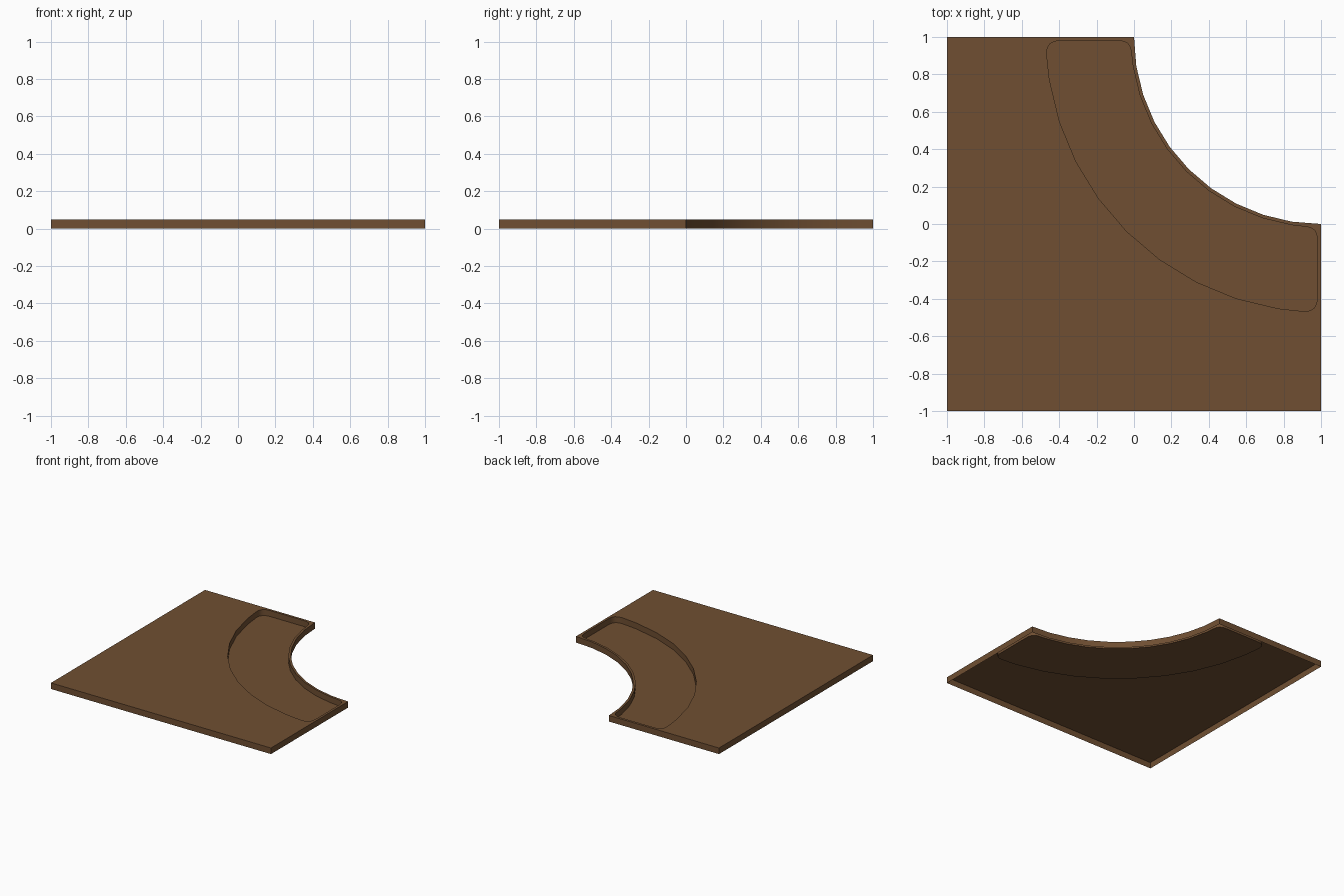
import bpy, bmesh, math
from mathutils import Vector

if "Cube" in bpy.data.objects:
    bpy.data.objects.remove(bpy.data.objects["Cube"])

H = 0.05            # plate height
FLOOR = 0.001       # recess floor height
C = Vector((1, 1))  # centre shared by all arcs


def polar(r, deg):
    a = math.radians(deg)
    return C - Vector((r * math.cos(a), r * math.sin(a)))


def rounded(a, corner, b, n=4):
    """Rounded corner from a to b, bulging towards corner."""
    return [a * (1 - t) ** 2 + corner * 2 * t * (1 - t) + b * t * t
            for t in (i / n for i in range(n + 1))]


def mirrored(p):
    return Vector((p.y, p.x))


# Square plate outline with a quarter-circle bite
outline = [Vector((-1, 1)), Vector((-1, -1)), Vector((1, -1))]
outline += [polar(1, 90 - 9 * i) for i in range(11)]

# Curved recess outline: two concentric arcs and four rounded corners
R_IN, R_OUT, END = 1.018, 1.47, 0.98
outer_corner = rounded(Vector((-0.395, END)), Vector((-0.468, END)), polar(R_OUT, 3.5))
inner_corner = rounded(polar(R_IN, 4.5), Vector((-0.017, END)), Vector((-0.085, END)))
recess = outer_corner + [polar(R_OUT, 9 * i) for i in range(1, 10)]
recess += [mirrored(p) for p in reversed(outer_corner)]
recess += [mirrored(p) for p in reversed(inner_corner)]
recess += [polar(R_IN, 9 * i) for i in range(9, 0, -1)] + inner_corner

bm = bmesh.new()


def ring(points, z):
    verts = [bm.verts.new((p.x, p.y, z)) for p in points]
    n = len(verts)
    return verts, [bm.edges.new((verts[i], verts[(i + 1) % n])) for i in range(n)]


def wall(upper, lower):
    n = len(upper)
    for i in range(n):
        j = (i + 1) % n
        bm.faces.new((upper[i], lower[i], lower[j], upper[j]))


# Top surface around the recess
rim, rim_edges = ring(outline, H)
lip, lip_edges = ring(recess, H)
bmesh.ops.triangle_fill(bm, edges=rim_edges + lip_edges, use_beauty=True,
                        use_dissolve=False, normal=(0, 0, 1))
for f in bm.faces:
    f.normal_update()
    if f.normal.z < 0:
        f.normal_flip()

# Outer skirt, open underneath
base, _ = ring(outline, 0)
wall(rim, base)

# Recess walls and floor
bottom, _ = ring(recess, FLOOR)
wall(bottom, lip)
bm.faces.new(bottom)

mesh = bpy.data.meshes.new("corner_plate")
bm.to_mesh(mesh)
bm.free()
plate = bpy.data.objects.new("corner_plate", mesh)
bpy.context.collection.objects.link(plate)

mat = bpy.data.materials.new("brown")
mat.diffuse_color = (0.16, 0.078, 0.032, 1)
mat.use_nodes = True
mat.node_tree.nodes["Principled BSDF"].inputs["Base Color"].default_value = mat.diffuse_color
mesh.materials.append(mat)

bpy.context.view_layer.objects.active = plate
plate.select_set(True)
bpy.ops.object.shade_smooth_by_angle(angle=math.radians(30))
